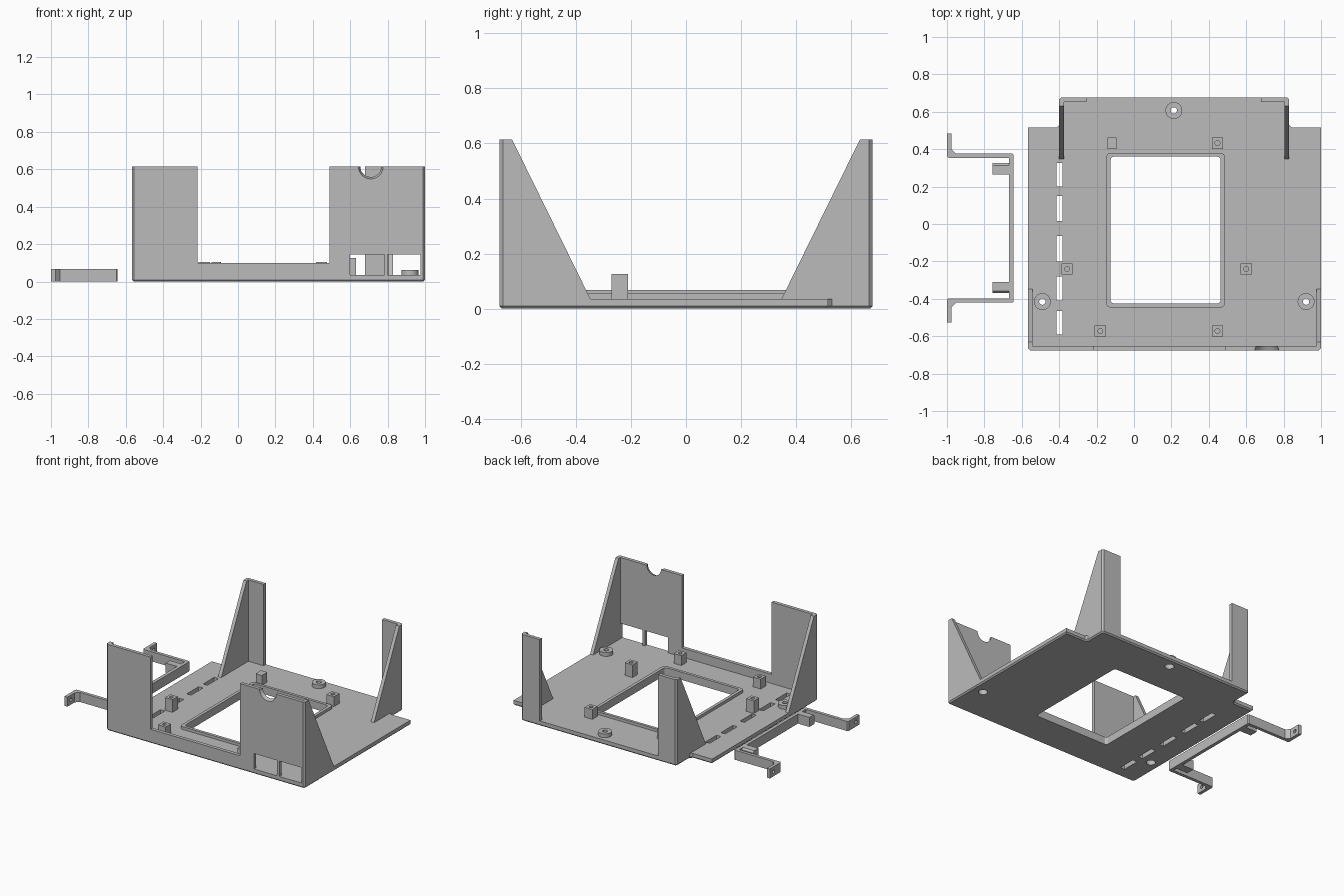
import bpy, bmesh, math
from mathutils import Vector

if "Cube" in bpy.data.objects:
    bpy.data.objects.remove(bpy.data.objects["Cube"])

grey = bpy.data.materials.new("plain grey")
grey.diffuse_color = (0.5, 0.5, 0.5, 1)
grey.use_nodes = True
grey.node_tree.nodes["Principled BSDF"].inputs["Base Color"].default_value = grey.diffuse_color

T = 0.035            # floor thickness
H = 0.615            # wall height
Y0, Y1 = -0.677, 0.677
W = 0.025            # wall thickness


def prism(name, pts, axis, lo, hi, bevel=None, width=0.012):
    """Extrude a 2D outline along an axis; bevel(edge midpoint, direction) picks chamfers."""
    place = {'x': lambda a, b, t: (t, a, b),
             'y': lambda a, b, t: (a, t, b),
             'z': lambda a, b, t: (a, b, t)}[axis]
    bm = bmesh.new()
    f = bm.faces.new([bm.verts.new(place(a, b, lo)) for a, b in pts])
    ext = bmesh.ops.extrude_face_region(bm, geom=[f])
    move = Vector(place(0, 0, hi - lo))
    bmesh.ops.translate(bm, vec=move,
                        verts=[v for v in ext['geom'] if isinstance(v, bmesh.types.BMVert)])
    bmesh.ops.recalc_face_normals(bm, faces=bm.faces[:])
    if bevel:
        es = [e for e in bm.edges
              if bevel((e.verts[0].co + e.verts[1].co) / 2,
                       (e.verts[1].co - e.verts[0].co).normalized())]
        bmesh.ops.bevel(bm, geom=es, offset=width, segments=1, affect='EDGES')
    me = bpy.data.meshes.new(name)
    bm.to_mesh(me)
    bm.free()
    me.materials.append(grey)
    ob = bpy.data.objects.new(name, me)
    bpy.context.collection.objects.link(ob)
    return ob


def rect(x0, x1, y0, y1):
    return [(x0, y0), (x1, y0), (x1, y1), (x0, y1)]


def circle(x, y, r, n=32):
    return [(x + r * math.cos(2 * math.pi * i / n),
             y + r * math.sin(2 * math.pi * i / n)) for i in range(n)]


def round_rect(x0, x1, y0, y1, r):
    pts = []
    for k, (cx, cy) in enumerate([(x1 - r, y1 - r), (x0 + r, y1 - r),
                                  (x0 + r, y0 + r), (x1 - r, y0 + r)]):
        for i in range(5):
            a = math.pi / 2 * (k + i / 4)
            pts.append((cx + r * math.cos(a), cy + r * math.sin(a)))
    return pts


def cut(ob, cutters):
    """Subtract every cutter from the object, then delete the cutters."""
    bpy.context.view_layer.objects.active = ob
    for c in cutters:
        m = ob.modifiers.new("cut", 'BOOLEAN')
        m.operation, m.solver, m.object = 'DIFFERENCE', 'EXACT', c
        bpy.ops.object.modifier_apply(modifier=m.name)
        bpy.data.objects.remove(c)


def smooth(ob):
    bpy.ops.object.select_all(action='DESELECT')
    ob.select_set(True)
    bpy.context.view_layer.objects.active = ob
    bpy.ops.object.shade_smooth_by_angle(angle=math.radians(30))


# Floor plate with chamfered lower edge
c = 0.012
outline = [(-0.567 + c, Y0), (1 - c, Y0), (1, Y0 + c), (1, 0.515), (0.845, 0.515), (0.83, 0.53),
           (0.83, Y1 - c), (0.83 - c, Y1), (-0.40 + c, Y1), (-0.40, Y1 - c),
           (-0.40, 0.53), (-0.415, 0.515), (-0.567, 0.515), (-0.567, Y0 + c)]
floor = prism("floor_plate", outline, 'z', 0, T, lambda m, d: m.z < 1e-4, 0.009)

bosses = [(0.213, 0.607), (-0.49, -0.415), (0.92, -0.415)]
slots = [(0.20, 0.325), (0.015, 0.15), (-0.20, -0.065), (-0.41, -0.28), (-0.59, -0.465)]
window = round_rect(-0.125, 0.463, -0.425, 0.36, 0.018)
cut(floor, [prism("c", window, 'z', -0.1, 0.2)]
    + [prism("c", rect(-0.415, -0.381, a, b), 'z', -0.1, 0.2) for a, b in slots]
    + [prism("c", circle(x, y, 0.03), 'z', -0.1, 0.2) for x, y in bosses])

# Raised rim around the window
rim = prism("window_rim", round_rect(-0.147, 0.485, -0.446, 0.38, 0.02), 'z', T, 0.055)
cut(rim, [prism("c", window, 'z', -0.1, 0.2)])

# Screw bosses
for x, y in bosses:
    b = prism("screw_boss", circle(x, y, 0.045), 'z', T, 0.062)
    cut(b, [prism("c", circle(x, y, 0.017), 'z', 0, 0.2)])
    smooth(b)

# Square standoffs with pilot holes, and one plain support block
for x, y, h in [(-0.18, -0.572, 0.105), (0.446, -0.572, 0.105), (0.446, 0.432, 0.105),
                (0.6, -0.24, 0.125), (-0.358, -0.24, 0.125)]:
    s = prism("standoff", rect(x - 0.03, x + 0.03, y - 0.03, y + 0.03), 'z', T, h)
    cut(s, [prism("c", circle(x, y, 0.013, 20), 'z', 0.05, 0.2)])
prism("support_block", round_rect(-0.143, -0.092, 0.40, 0.463, 0.006), 'z', T, 0.105)

# Front wall: two tall panels joined by a low strip
front = prism("front_wall",
              [(-0.567, T), (1, T), (1, H), (0.49, H), (0.49, 0.1), (-0.217, 0.1),
               (-0.217, H), (-0.567, H)], 'y', Y0, Y0 + W,
              lambda m, d: abs(d.z) > 0.9 and m.y < Y0 + 1e-4 and (m.x > 0.99 or m.x < -0.56))
# Flared half-round notch cutter: narrow at the back, wide at the front
notch = prism("c", circle(0.71, H, 0.052, 48), 'y', Y0 - 0.001, Y0 + W + 0.01)
for v in notch.data.vertices:
    if v.co.y < Y0:
        v.co.x = 0.71 + (v.co.x - 0.71) * 1.28
        v.co.z = H + (v.co.z - H) * 1.28
cut(front, [notch,
            prism("c", rect(0.60, 0.782, T - 0.02, 0.145), 'y', -0.8, -0.6),
            prism("c", rect(0.80, 0.975, T - 0.02, 0.145), 'y', -0.8, -0.6)])

# Back corner flanges
for x0, x1 in [(-0.40, -0.255), (0.68, 0.83)]:
    prism("back_flange", rect(x0, x1, T, H), 'y', Y1 - W, Y1,
          lambda m, d: abs(d.z) > 0.9 and m.y > Y1 - 1e-4 and (m.x > 0.82 or m.x < -0.39))

# Sloped side gussets at the four corners
for sy, x0, x1 in [(-1, -0.567, -0.542), (-1, 0.975, 1.0), (1, -0.40, -0.375), (1, 0.805, 0.83)]:
    wall = Y1 - W
    prism("side_gusset", [(sy * wall, T), (sy * 0.347, T), (sy * 0.632, H), (sy * wall, H)],
          'x', x0, x1)

# Separate U-shaped clamp with outward feet, mirrored about its own centre line
MID, BH = -0.022, 0.068
half = [(-0.643, 0.40), (-1.0 + 0.004, 0.40), (-1.0, 0.396 - 0.02 + 0.02)]
upper = [(-0.65, 0.4), (-0.643, 0.393)]
outer = [(-0.643, 0.392), (-0.65, 0.399), (-0.952, 0.399), (-0.977, 0.424), (-0.977, 0.505),
         (-1.0, 0.505), (-1.0, 0.384), (-0.992, 0.376), (-0.667, 0.376)]
clamp = prism("cable_clamp",
              [(x, MID + y) for x, y in outer] + [(x, MID - y) for x, y in reversed(outer)],
              'z', 0, BH)
cut(clamp, [prism("c", circle(MID + s * 0.465, BH / 2, 0.013, 20), 'x', -1.1, -0.9)
            for s in (1, -1)])

# Clamp finger tabs with a chamfered outer top edge
for s in (1, -1):
    a, b = MID + s * 0.287, MID + s * 0.347
    prism("clamp_tab", [(a, 0), (b, 0), (b, BH - 0.012), (b - s * 0.012, BH), (a, BH)],
          'x', -0.757, -0.667)
